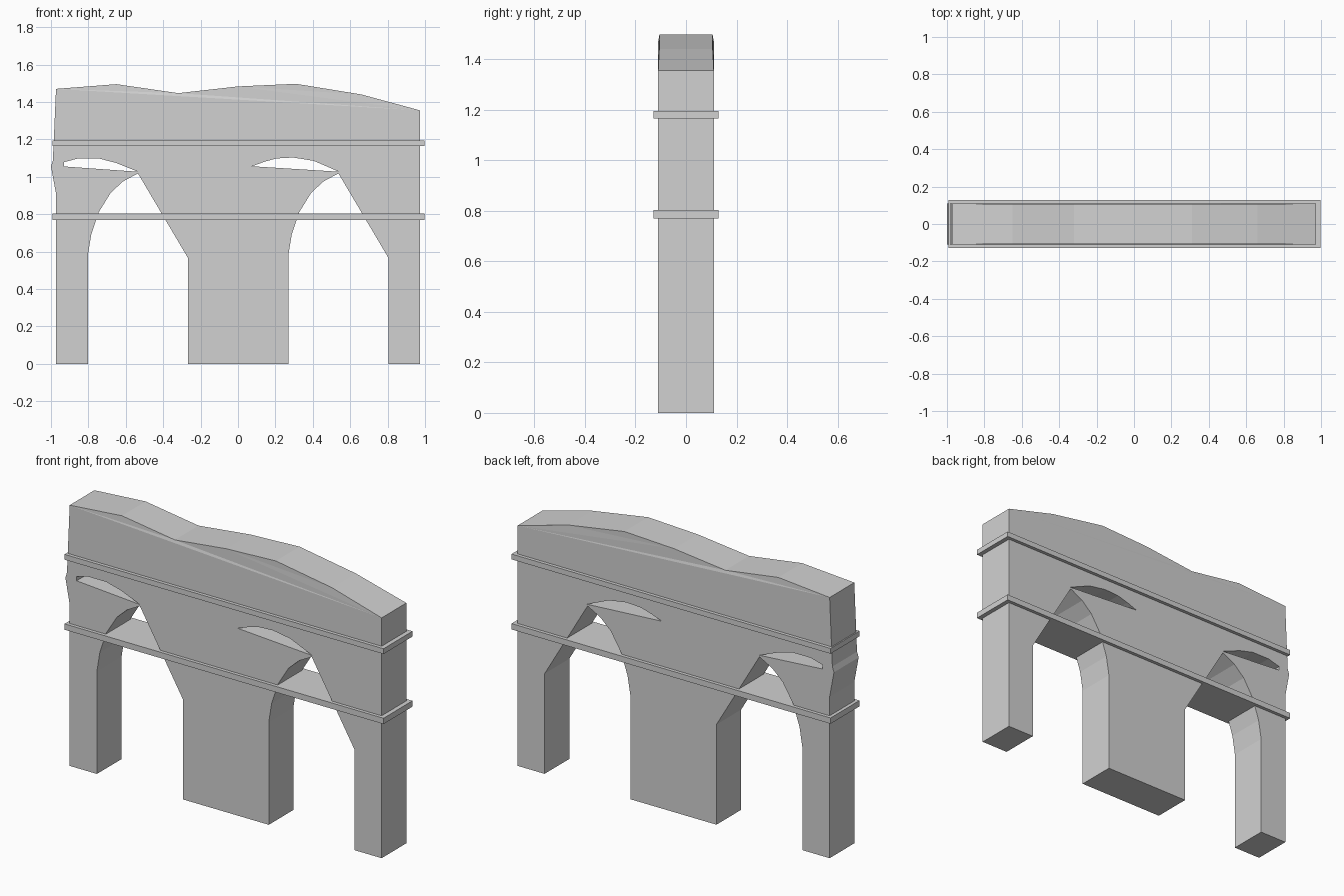
import bpy
import bmesh

HALF = 0.11  # half the wall thickness
GREY = (0.64, 0.64, 0.64, 1)

cube = bpy.data.objects.get("Cube")
if cube:
    bpy.data.objects.remove(cube, do_unlink=True)

stone = bpy.data.materials.new("grey stone")
stone.use_nodes = True
stone.diffuse_color = GREY
stone.node_tree.nodes["Principled BSDF"].inputs["Base Color"].default_value = GREY


def add_object(name, bm):
    bmesh.ops.recalc_face_normals(bm, faces=bm.faces)
    mesh = bpy.data.meshes.new(name)
    bm.to_mesh(mesh)
    bm.free()
    mesh.materials.append(stone)
    obj = bpy.data.objects.new(name, mesh)
    bpy.context.collection.objects.link(obj)


# Each opening: curved left side, pointed tip, straight slanted right side
def opening(cx):
    arch = [(-0.268, 0), (-0.268, 0.58), (-0.25, 0.69), (-0.21, 0.81),
            (-0.145, 0.915), (-0.08, 0.975), (0, 1.018), (0.268, 0.565), (0.268, 0)]
    return [(cx + x, z) for x, z in arch]


# Thin gaps above the arches, from outer end to tip: curved top over a straight sill
right_gap = [(0.075, 1.056), (0.14, 1.08), (0.205, 1.098), (0.295, 1.103),
             (0.405, 1.085), (0.54, 1.027)]
left_gap = [(-0.93, 1.055), (-0.93, 1.078), (-0.855, 1.098), (-0.745, 1.098),
            (-0.655, 1.075), (-0.535, 1.027)]

# The wall face in three pieces: arches, the band above the gaps, the broken crest
left_joint, right_joint = (-1, 1.055), (0.973, 1.03)
left_top, right_top = (-0.973, 1.47), (0.973, 1.355)
arches = ([(-0.973, 0)] + opening(-0.535) + opening(0.537) + [(0.973, 0), right_joint]
          + [right_gap[-1], right_gap[0], left_gap[-1], left_gap[0]]
          + [left_joint, (-0.973, 0.91)])
band = ([left_joint] + left_gap + right_gap + [right_joint, right_top, left_top]
        + [(-0.985, 1.195), (-0.99, 1.085)])
crest = [left_top, right_top, (0.66, 1.44), (0.31, 1.497), (0, 1.483),
         (-0.32, 1.447), (-0.65, 1.495)]

bm = bmesh.new()
shared = {}
for outline in (arches, band, crest):
    for point in outline:
        if point not in shared:
            shared[point] = bm.verts.new((point[0], -HALF, point[1]))
    bm.faces.new([shared[point] for point in outline])
back = bmesh.ops.extrude_face_region(bm, geom=bm.faces[:], use_keep_orig=True)
for item in back["geom"]:
    if isinstance(item, bmesh.types.BMVert):
        item.co.y = HALF
# Lean the crest slightly inwards between its two ends
for v in bm.verts:
    if v.co.z > 1.4 and v.co.x > -0.9:
        v.co.y *= 0.96
bmesh.ops.triangulate(bm, faces=bm.faces[:])
add_object("arcade_wall", bm)


# Flat ledges running right round and through the wall
def ledge(name, z0, z1):
    bm = bmesh.new()
    bmesh.ops.create_cube(bm, size=1)
    for v in bm.verts:
        v.co.x = v.co.x * 1.99 + 0.003
        v.co.y *= 0.258
        v.co.z = z1 if v.co.z > 0 else z0
    add_object(name, bm)


ledge("lower_ledge", 0.77, 0.803)
ledge("upper_ledge", 1.165, 1.195)
